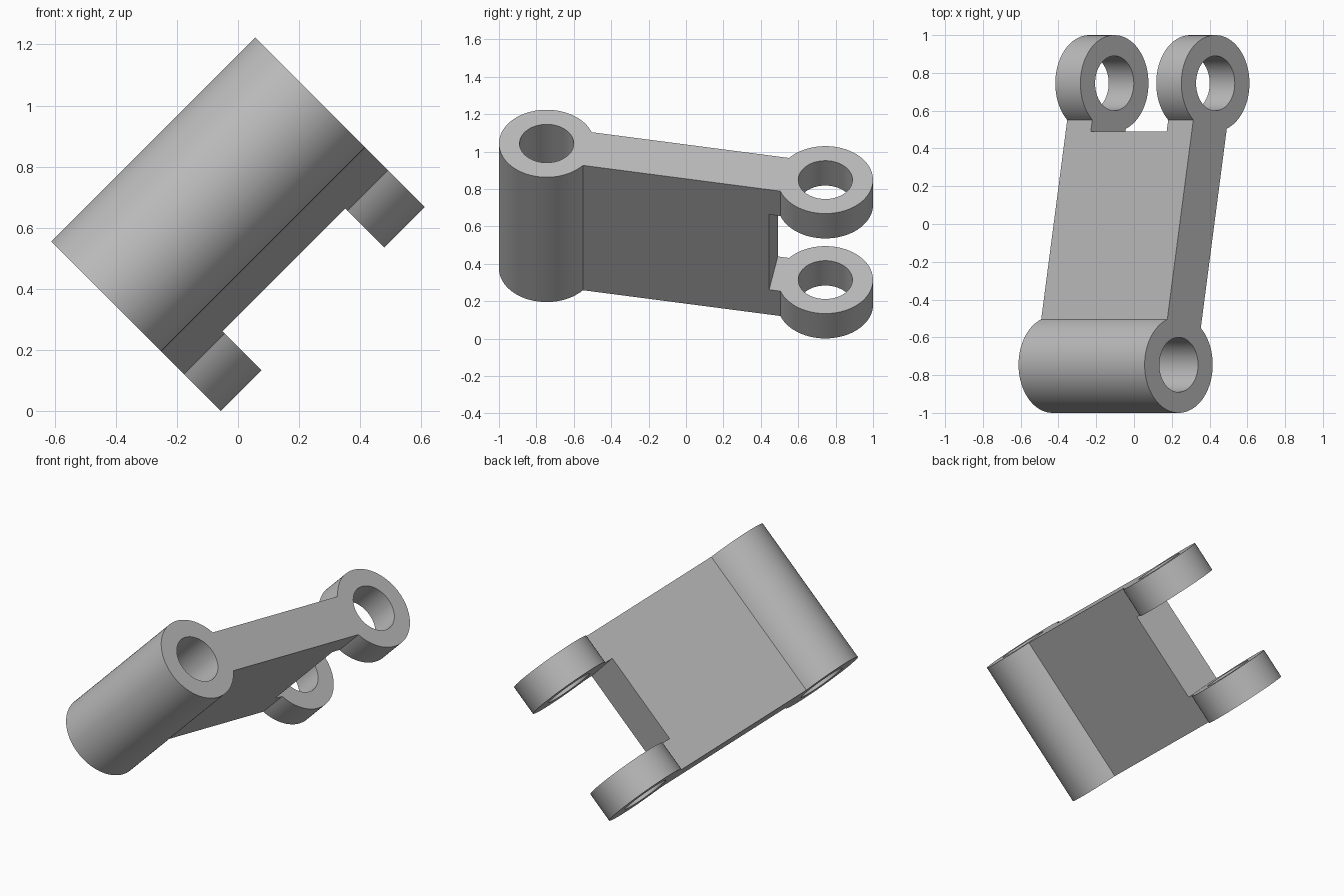
import bpy, bmesh, math
from mathutils import Matrix, Vector

cube = bpy.data.objects.get("Cube")
if cube:
    bpy.data.objects.remove(cube, do_unlink=True)

RADIUS, BORE = 0.255, 0.145          # eye and hole radii
HALF_WIDTH = 0.472                   # half the length of the hinge barrel
SLOT_HALF = 0.284                    # half the gap between the two rear eyes
DROP = 0.1375                        # sideways offset of each eye centre
HALF_LINK = math.hypot(0.745, DROP)  # half the distance between eye centres
STEPS = 64

# Frame of the link: X along the link, Z along the hinge axes
axis = Vector((1, 0, 1)).normalized()
along = (Vector((0, 0.745, 0)) + Vector((1, 0, -1)).normalized() * DROP).normalized()
across = axis.cross(along)
frame = Matrix((along, across, axis)).transposed().to_4x4()
frame.translation = (0, 0, 0.612)

metal = bpy.data.materials.new("light_grey")
metal.use_nodes = True
grey = (0.5, 0.5, 0.5, 1)
metal.diffuse_color = grey
metal.node_tree.nodes["Principled BSDF"].inputs["Base Color"].default_value = grey


def arc(cx, radius, start, end, steps=STEPS):
    angles = [math.radians(start + (end - start) * i / steps) for i in range(steps + 1)]
    return [(cx + radius * math.cos(a), radius * math.sin(a)) for a in angles]


def prism(name, outline, half):
    """Extrude a closed outline evenly along the hinge axis."""
    bm = bmesh.new()
    face = bm.faces.new([bm.verts.new((x, y, -half)) for x, y in outline])
    top = bmesh.ops.extrude_face_region(bm, geom=[face])["geom"]
    bmesh.ops.translate(bm, vec=(0, 0, 2 * half),
                        verts=[v for v in top if isinstance(v, bmesh.types.BMVert)])
    bmesh.ops.recalc_face_normals(bm, faces=bm.faces)
    mesh = bpy.data.meshes.new(name)
    bm.to_mesh(mesh)
    bm.free()
    mesh.materials.append(metal)
    obj = bpy.data.objects.new(name, mesh)
    bpy.context.collection.objects.link(obj)
    obj.matrix_world = frame
    return obj


# Link body: barrel eye, straight web and rear eye in one outline
body = prism("hinge_link",
             arc(-HALF_LINK, RADIUS, 30, 330) + arc(HALF_LINK, RADIUS, -150, 150),
             HALF_WIDTH)

# Cutters: two bores and the slot between the rear eyes
slot_start, slot_end = HALF_LINK - 0.282, HALF_LINK + 0.5
slot = [(slot_start, -0.5), (slot_end, -0.5), (slot_end, 0.5), (slot_start, 0.5)]
cutters = [prism("slot_cutter", slot, SLOT_HALF)]
for name, cx in (("front_bore_cutter", -HALF_LINK), ("rear_bore_cutter", HALF_LINK)):
    cutters.append(prism(name, arc(cx, BORE, 0, 360)[:-1], 1))

bpy.ops.object.select_all(action="DESELECT")
body.select_set(True)
bpy.context.view_layer.objects.active = body
for cutter in cutters:
    cutter.hide_render = True
    cut = body.modifiers.new(cutter.name, "BOOLEAN")
    cut.operation = "DIFFERENCE"
    cut.solver = "EXACT"
    cut.object = cutter
    bpy.ops.object.modifier_apply(modifier=cut.name)
    bpy.data.objects.remove(cutter, do_unlink=True)

# Smooth barrels with crisp edges
bpy.ops.object.shade_smooth_by_angle(angle=math.radians(30))
